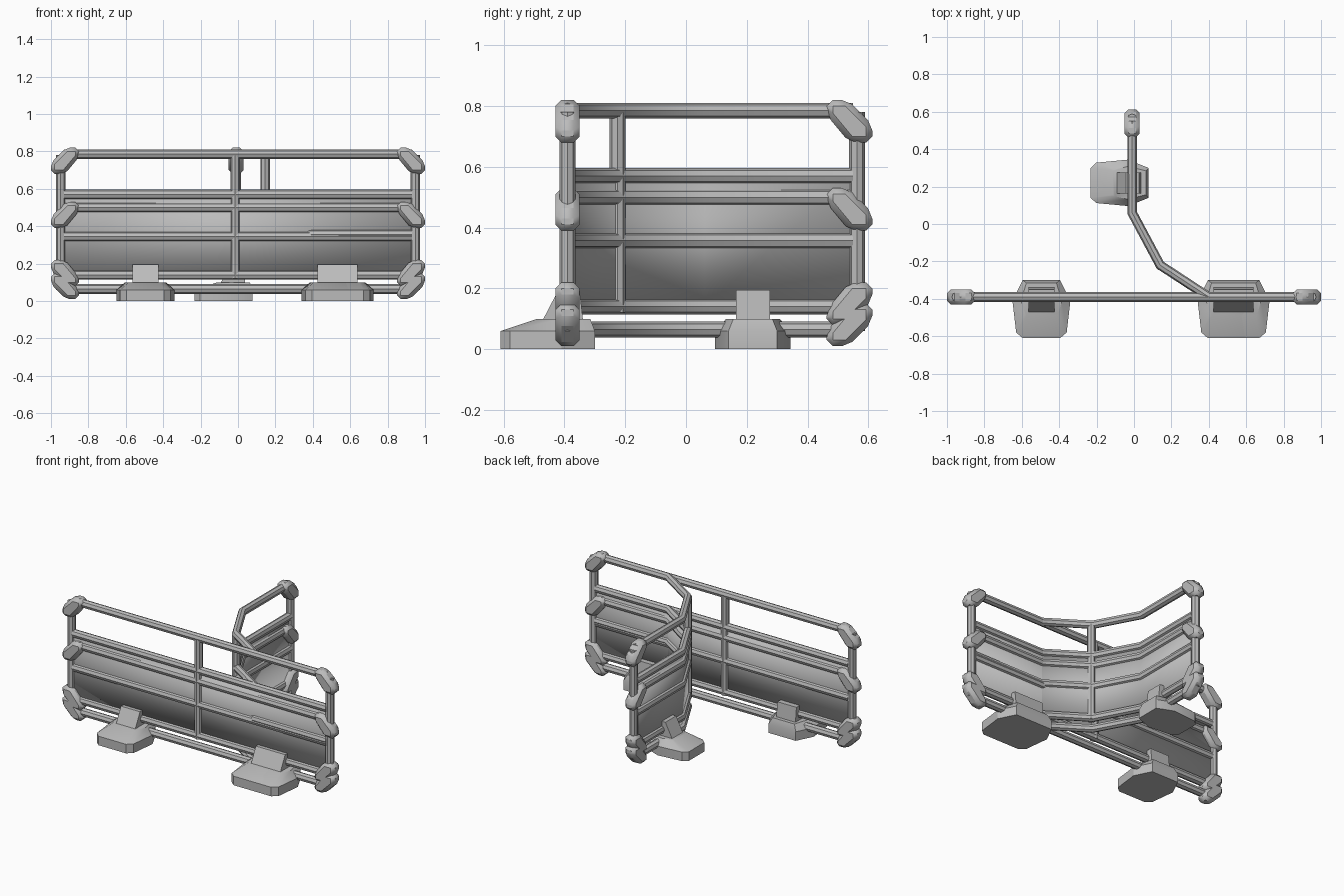
import bpy
import bmesh
from mathutils import Matrix, Vector

default_cube = bpy.data.objects.get("Cube")
if default_cube:
    bpy.data.objects.remove(default_cube, do_unlink=True)

# Single painted metal colour
grey = bpy.data.materials.new("plain_grey")
grey.use_nodes = True
colour = (0.5, 0.5, 0.5, 1.0)
grey.diffuse_color = colour
grey.node_tree.nodes["Principled BSDF"].inputs["Base Color"].default_value = colour

TUBE = 0.026
FRONT_Y = -0.39


def finish(obj, angle=0.6):
    bpy.ops.object.select_all(action="DESELECT")
    obj.select_set(True)
    bpy.context.view_layer.objects.active = obj
    if obj.type == "CURVE":
        bpy.ops.object.convert(target="MESH")
        obj = bpy.context.view_layer.objects.active
    bpy.ops.object.shade_smooth_by_angle(angle=angle)
    return obj


def tube(name, points, radius=TUBE):
    curve = bpy.data.curves.new(name, "CURVE")
    curve.dimensions = "3D"
    curve.bevel_depth = radius
    curve.bevel_resolution = 2
    curve.use_fill_caps = True
    spline = curve.splines.new("POLY")
    spline.points.add(len(points) - 1)
    for target, point in zip(spline.points, points):
        target.co = (*point, 1)
    curve.materials.append(grey)
    obj = bpy.data.objects.new(name, curve)
    bpy.context.collection.objects.link(obj)
    return finish(obj)


def loft(name, rings, matrix, bevel=0.0):
    """Skin a stack of equal-length rings and close both ends."""
    bm = bmesh.new()
    loops = [[bm.verts.new(p) for p in ring] for ring in rings]
    count = len(loops[0])
    for low, high in zip(loops, loops[1:]):
        for i in range(count):
            j = (i + 1) % count
            bm.faces.new((low[i], low[j], high[j], high[i]))
    bm.faces.new(loops[0][::-1])
    bm.faces.new(loops[-1])
    bm.transform(matrix)
    bmesh.ops.recalc_face_normals(bm, faces=bm.faces)
    mesh = bpy.data.meshes.new(name)
    bm.to_mesh(mesh)
    bm.free()
    mesh.materials.append(grey)
    obj = bpy.data.objects.new(name, mesh)
    bpy.context.collection.objects.link(obj)
    if bevel:
        mod = obj.modifiers.new("bevel", "BEVEL")
        mod.width = bevel
        mod.segments = 1
        mod.limit_method = "ANGLE"
    return finish(obj, 0.5)


def frame(x, y, angle, width=1.0):
    return (Matrix.Translation((x, y, 0)) @ Matrix.Rotation(angle, 4, "Z")
            @ Matrix.Diagonal((width, 1, 1, 1)))


# Elbow clamp: u runs outward along the rail, drop runs away from the corner
ELBOW = [(-0.15, 0), (-0.08, 0), (0, 0.08), (0, 0.14), (-0.075, 0.14), (-0.15, 0.05)]


def elbow(name, x, y, angle, z, sign):
    rings = [[(u, v, z - sign * d) for u, d in ELBOW] for v in (-0.04, 0.04)]
    loft(name, rings, frame(x, y, angle), 0.02)


def end_clamps(name, x, y, angle):
    for level, z, sign in (("top", 0.82, 1), ("middle", 0.53, 1),
                           ("lower", 0.08, -1), ("bottom", 0.01, -1)):
        elbow(f"{name}_{level}_clamp", x, y, angle, z, sign)


# Foot: weighted base with a sloping bracket, toe pointing to local -y
BASE_HALF = [(0.10, -0.22), (0.135, -0.19), (0.155, -0.02), (0.10, 0.09)]
DECK_HALF = [(0.08, -0.10), (0.09, -0.09), (0.11, -0.02), (0.08, 0.075)]
BRACKET = [(-0.10, 0.06), (-0.03, 0.195), (0.04, 0.195), (0.055, 0.06)]


def mirrored(half, z):
    right = [(x, y, z) for x, y in half]
    return right + [(-x, y, z) for x, y in reversed(half)]


def foot(name, x, y, angle, width=1.0):
    place = frame(x, y, angle, width)
    rings = [mirrored(BASE_HALF, 0), mirrored(BASE_HALF, 0.06), mirrored(DECK_HALF, 0.10)]
    loft(name + "_base", rings, place)
    loft(name + "_bracket", [[(s, y, z) for y, z in BRACKET] for s in (-0.07, 0.07)], place)


def panel(name, path, low=0.14, high=0.57, half=0.006):
    """Thin sheet that follows the rails."""
    bm = bmesh.new()
    bottom = [bm.verts.new((x, y, low)) for x, y in path]
    top = [bm.verts.new((x, y, high)) for x, y in path]
    for i in range(len(path) - 1):
        bm.faces.new((bottom[i], bottom[i + 1], top[i + 1], top[i]))
    mesh = bpy.data.meshes.new(name)
    bm.to_mesh(mesh)
    bm.free()
    mesh.materials.append(grey)
    obj = bpy.data.objects.new(name, mesh)
    bpy.context.collection.objects.link(obj)
    mod = obj.modifiers.new("thickness", "SOLIDIFY")
    mod.thickness = half * 2
    mod.offset = 0
    finish(obj, 0.2)


def fence(name, path, middle, posts):
    levels = {"top": 0.785, "panel_top": 0.57, "upper": 0.5, "middle": middle,
              "lower": 0.14, "bottom": 0.065}
    for label, z in levels.items():
        tube(f"{name}_{label}_rail", [(x, y, z) for x, y in path])
    panel(name + "_panel", path)
    for label, (x, y, low) in posts.items():
        tube(f"{name}_{label}_post", [(x, y, low), (x, y, 0.78)])


# Straight fence across the front
fence("straight", [(-0.93, FRONT_Y), (0.93, FRONT_Y)], 0.345,
      {"right": (-0.948, FRONT_Y, 0.06), "left": (0.948, FRONT_Y, 0.06),
       "centre": (-0.015, FRONT_Y, 0.12)})
end_clamps("right", -1, FRONT_Y, 3.14159)
end_clamps("left", 1, FRONT_Y, 0)

# Bent fence that leaves the front and runs to the back
fence("bent", [(0.93, FRONT_Y), (0.4, FRONT_Y), (0.14, -0.22), (-0.01, 0.06), (-0.01, 0.55)],
      0.357, {"back": (-0.01, 0.563, 0.06), "bend": (0.145, -0.225, 0.12)})
end_clamps("back", -0.01, 0.613, 1.5708)

# Feet
foot("right_foot", -0.495, FRONT_Y, 0)
foot("left_foot", 0.495, FRONT_Y, 0)
foot("bent_foot", 0.57, FRONT_Y, 0)
foot("back_foot", -0.012, 0.22, -1.5708, 0.8)
